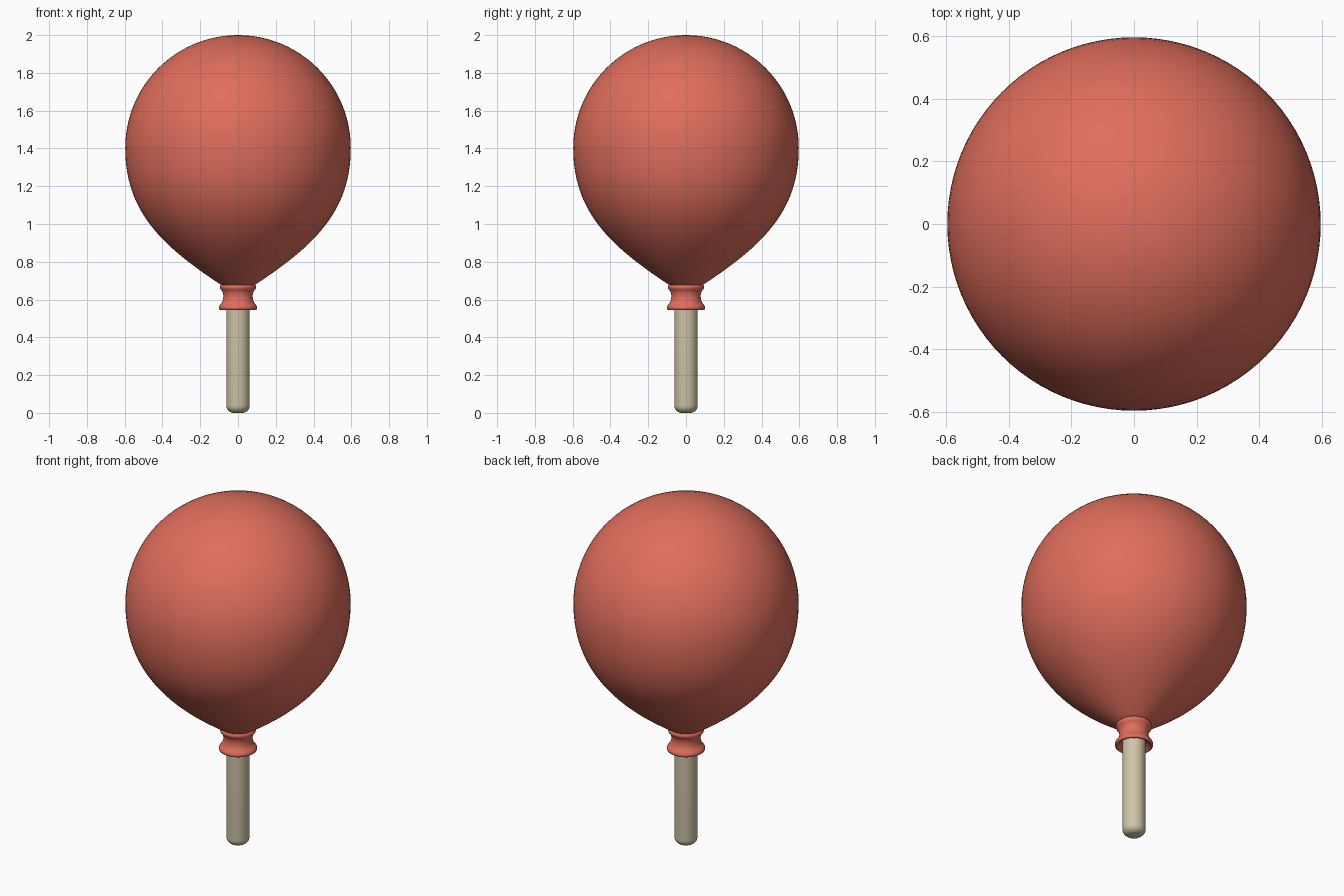
import bpy, bmesh, math
from mathutils import Vector

if "Cube" in bpy.data.objects:
    bpy.data.objects.remove(bpy.data.objects["Cube"])


def material(name, rgb):
    m = bpy.data.materials.new(name)
    m.diffuse_color = (*rgb, 1.0)
    m.use_nodes = True
    m.node_tree.nodes["Principled BSDF"].inputs["Base Color"].default_value = m.diffuse_color
    return m


RED = material("balloon red", (0.74, 0.155, 0.107))
CREAM = material("stick cream", (0.62, 0.55, 0.38))


def bezier(p0, p1, p2, p3, n):
    pts = []
    for i in range(n + 1):
        t = i / n
        s = 1 - t
        pts.append(tuple(s**3 * a + 3 * s * s * t * b + 3 * s * t * t * c + t**3 * d
                         for a, b, c, d in zip(p0, p1, p2, p3)))
    return pts


def lathe(name, profile, mat, sides=96, closed=False):
    """Revolve (radius, z) points around the z axis."""
    bm = bmesh.new()
    verts = [bm.verts.new((r, 0, z)) for r, z in profile]
    pairs = list(zip(verts, verts[1:]))
    if closed:
        pairs.append((verts[-1], verts[0]))
    edges = [bm.edges.new(p) for p in pairs]
    bmesh.ops.spin(bm, geom=verts + edges, axis=(0, 0, 1), cent=(0, 0, 0),
                   angle=math.tau, steps=sides, use_duplicate=False)
    bmesh.ops.remove_doubles(bm, verts=bm.verts, dist=1e-5)
    bmesh.ops.recalc_face_normals(bm, faces=bm.faces)
    me = bpy.data.meshes.new(name)
    bm.to_mesh(me)
    bm.free()
    me.materials.append(mat)
    ob = bpy.data.objects.new(name, me)
    bpy.context.collection.objects.link(ob)
    bpy.context.view_layer.objects.active = ob
    ob.select_set(True)
    bpy.ops.object.shade_smooth_by_angle(angle=math.radians(50))
    ob.select_set(False)
    return ob


# Balloon: round dome on top, drawn in to the neck below
R, C = 0.597, 1.403
dome = [(R * math.sin(a), C + R * math.cos(a))
        for a in (math.pi / 2 * i / 24 for i in range(25))]
dome[0] = (0, 2.0)
taper = bezier((R, C), (R, 1.07), (0.41, 0.885), (0.07, 0.665), 28)
lathe("balloon", dome + taper[1:] + [(0, 0.665)], RED)

# Collar: rolled upper lip, waisted neck, flared lower lip, hollow underneath
waist = bezier((0.086, 0.648), (0.074, 0.63), (0.074, 0.595), (0.092, 0.575), 8)
lathe("neck_collar",
      [(0.06, 0.682), (0.088, 0.68), (0.095, 0.673), (0.096, 0.664), (0.093, 0.655)]
      + waist
      + [(0.099, 0.567), (0.102, 0.558), (0.1, 0.549), (0.094, 0.545),
         (0.084, 0.548), (0.074, 0.56), (0.06, 0.57)],
      RED, 64, closed=True)

# Stick: straight rod with a rounded foot
foot = [(0.022 + 0.04 * math.sin(a), 0.04 - 0.04 * math.cos(a))
        for a in (math.pi / 2 * i / 8 for i in range(9))]
lathe("stick", [(0, 0)] + foot + [(0.062, 0.66), (0, 0.66)], CREAM, 48)
